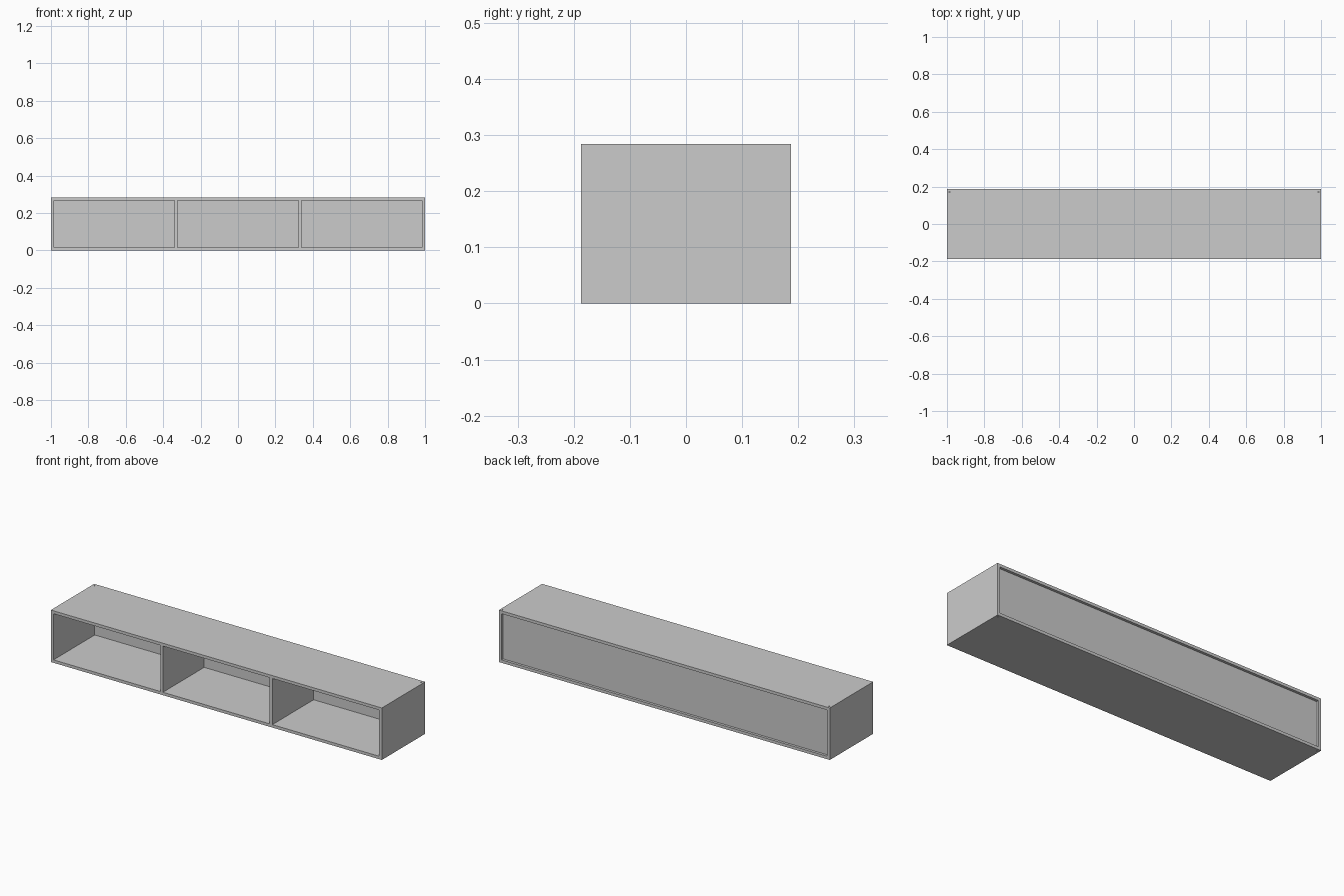
import bpy, bmesh

if "Cube" in bpy.data.objects:
    bpy.data.objects.remove(bpy.data.objects["Cube"])

W, D, H, T = 1.0, 0.187, 0.284, 0.016   # half width, half depth, height, board thickness
G0, G1, GD = 0.169, 0.175, 0.006        # back groove: front, rear, depth


def prism(name, profile, z0, z1):
    """Extrude an xy outline from z0 to z1."""
    bm = bmesh.new()
    face = bm.faces.new([bm.verts.new((x, y, z0)) for x, y in profile])
    ext = bmesh.ops.extrude_face_region(bm, geom=[face])
    verts = [g for g in ext["geom"] if isinstance(g, bmesh.types.BMVert)]
    bmesh.ops.translate(bm, verts=verts, vec=(0, 0, z1 - z0))
    bmesh.ops.recalc_face_normals(bm, faces=bm.faces)
    mesh = bpy.data.meshes.new(name)
    bm.to_mesh(mesh)
    bm.free()
    obj = bpy.data.objects.new(name, mesh)
    bpy.context.collection.objects.link(obj)
    return obj


def board(name, x0, x1, y0, y1, z0, z1):
    return prism(name, [(x0, y0), (x1, y0), (x1, y1), (x0, y1)], z0, z1)


# Side panels, each with a full-height groove for the back panel
for side, s in (("left", -1), ("right", 1)):
    inner = W - T
    outline = [(W, -D), (W, D), (inner, D), (inner, G1), (inner + GD, G1),
               (inner + GD, G0), (inner, G0), (inner, -D)]
    prism(side + "_side", [(s * x, y) for x, y in outline], 0, H)

# Top and bottom boards between the sides
board("bottom_board", -W + T, W - T, -D, D, 0, T)
board("top_board", -W + T, W - T, -D, D, H - T, H)

# Thin back panel, recessed from the rear edge
board("back_panel", -W + T - GD, W - T + GD, G0, G0 + 0.004, T, H - T)

# Two dividers making three equal bays
bay = (2 * W - 4 * T) / 3
for side, s in (("left", -1), ("right", 1)):
    c = s * (bay + T) / 2
    board(side + "_divider", c - T / 2, c + T / 2, -D, G0, T, H - T)
